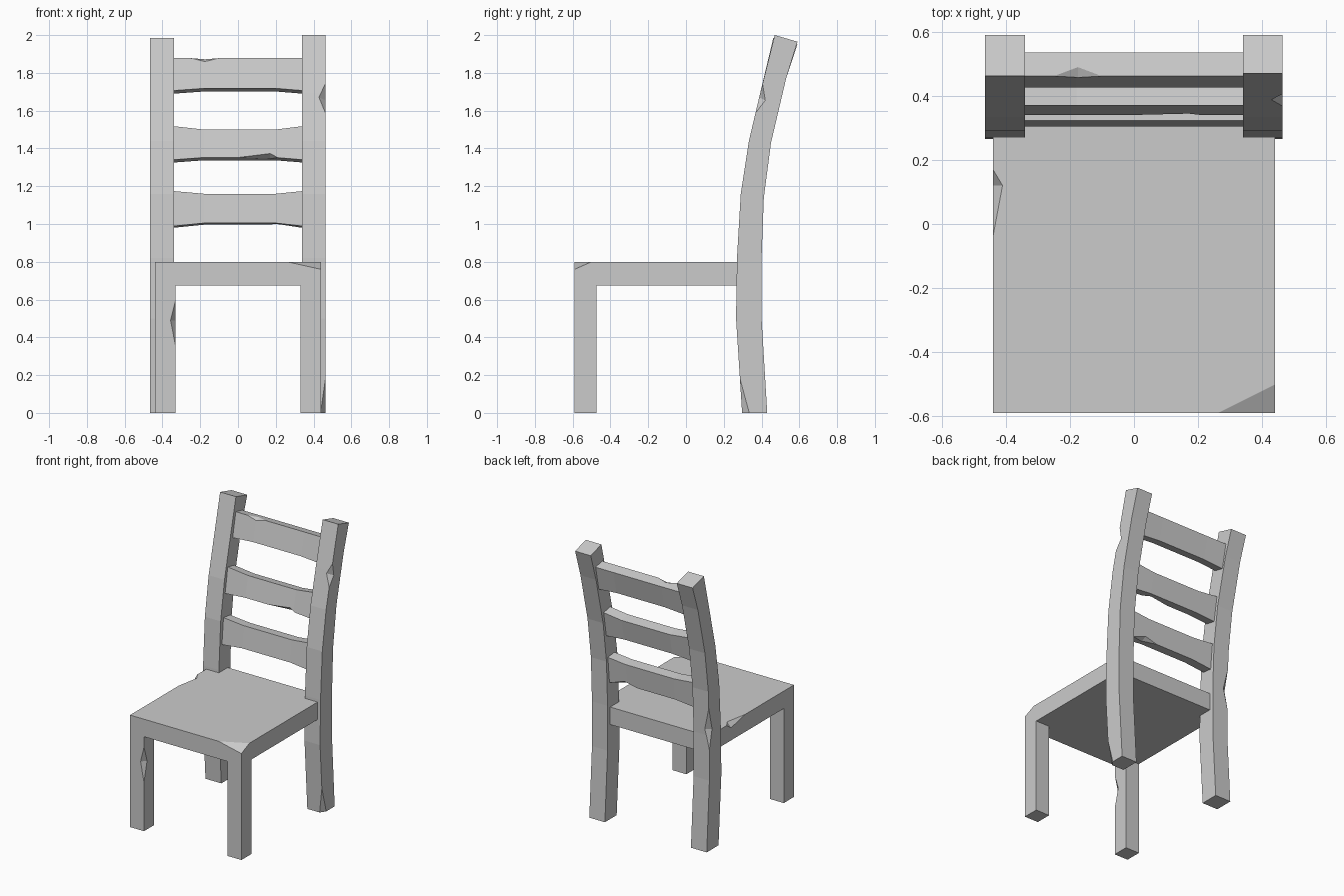
import bpy, bmesh
from math import atan2, sin, cos
from mathutils import Vector as V

if "Cube" in bpy.data.objects:
    bpy.data.objects.remove(bpy.data.objects["Cube"])


def make(name, bm):
    bmesh.ops.recalc_face_normals(bm, faces=bm.faces)
    me = bpy.data.meshes.new(name)
    bm.to_mesh(me)
    bm.free()
    ob = bpy.data.objects.new(name, me)
    bpy.context.collection.objects.link(ob)
    return ob


def loft(name, rings):
    """Skin equal-length rings of points and cap both ends."""
    bm = bmesh.new()
    loops = [[bm.verts.new(p) for p in r] for r in rings]
    n = len(loops[0])
    for a, b in zip(loops, loops[1:]):
        for i in range(n):
            j = (i + 1) % n
            bm.faces.new((a[i], a[j], b[j], b[i]))
    bm.faces.new(loops[0])
    bm.faces.new(loops[-1])
    return make(name, bm)


def box(name, x0, x1, y0, y1, z0, z1):
    return loft(name, [[(x, y, z) for x, y in ((x0, y0), (x1, y0), (x1, y1), (x0, y1))]
                       for z in (z0, z1)])


def carve(ob, pts):
    """Subtract the convex hull of pts from ob."""
    bm = bmesh.new()
    for p in pts:
        bm.verts.new(p)
    bmesh.ops.convex_hull(bm, input=bm.verts)
    cutter = make("cutter", bm)
    cutter.hide_render = True
    mod = ob.modifiers.new("chip", 'BOOLEAN')
    mod.operation, mod.solver, mod.object = 'DIFFERENCE', 'EXACT', cutter
    bpy.context.view_layer.objects.active = ob
    bpy.ops.object.modifier_apply(modifier=mod.name)
    bpy.data.objects.remove(cutter)


def edge_chip(ob, a, b, p, q):
    """V notch from a to b along an edge, deepest on the line p-q."""
    a, b, p, q = map(V, (a, b, p, q))
    m = (p + q) / 2
    carve(ob, [m + (v - m) * 1.6 for v in (a, b, p, q)])


def corner_chip(ob, corner, a, b, c):
    """Slice a corner off through a, b and c."""
    corner, a, b, c = map(V, (corner, a, b, c))
    m = (a + b + c) / 3
    carve(ob, [m + (v - m) * 3 for v in (a, b, c)] + [m + (corner - m) * 10])


# Seat slab
seat = box("seat", -0.44, 0.44, -0.59, 0.37, 0.675, 0.80)
corner_chip(seat, (0.44, -0.59, 0.8), (0.26, -0.59, 0.8), (0.44, -0.5, 0.8), (0.44, -0.59, 0.76))
edge_chip(seat, (-0.44, 0.17, 0.8), (-0.44, -0.04, 0.8), (-0.41, 0.12, 0.8), (-0.44, 0.12, 0.765))

# Front legs
leg_r = box("front_leg_right", 0.33, 0.44, -0.59, -0.475, 0, 0.675)
leg_l = box("front_leg_left", -0.44, -0.33, -0.59, -0.475, 0, 0.675)
edge_chip(leg_l, (-0.33, -0.59, 0.35), (-0.33, -0.59, 0.6), (-0.357, -0.59, 0.49), (-0.33, -0.555, 0.49))

# Curved back posts: (front y, front z, back y, back z)
path = [(0.297, 0, 0.43, 0), (0.265, 0.5, 0.40, 0.5), (0.27, 0.82, 0.40, 0.82),
        (0.29, 1.16, 0.412, 1.14), (0.333, 1.44, 0.45, 1.43), (0.392, 1.69, 0.53, 1.77)]


def post(name, x0, x1, top):
    return loft(name, [[(x0, fy, fz), (x1, fy, fz), (x1, by, bz), (x0, by, bz)]
                       for fy, fz, by, bz in path + [top]])


post_r = post("back_post_right", 0.34, 0.463, (0.47, 2.0, 0.59, 1.965))
post_l = post("back_post_left", -0.465, -0.34, (0.462, 1.985, 0.59, 1.95))
edge_chip(post_r, (0.463, 0.37, 1.59), (0.463, 0.405, 1.745),
          (0.43, 0.389, 1.67), (0.463, 0.42, 1.655))
corner_chip(post_r, (0.463, 0.297, 0), (0.463, 0.335, 0), (0.437, 0.297, 0), (0.463, 0.286, 0.18))
edge_chip(post_l, (-0.465, 0.40, 0.72), (-0.465, 0.403, 1.0),
          (-0.43, 0.401, 0.86), (-0.465, 0.37, 0.86))


# Back slats, leaning with the posts and flaring at the ends
def slat(name, yb, zb, yt, zt, flare_b, flare_t, t=0.075):
    a = atan2(yt - yb, zt - zb)
    dy, dz = t * cos(a), -t * sin(a)
    rings = []
    for x, f in ((-0.36, 1), (-0.18, 0), (0.2, 0), (0.36, 1)):
        b, u = zb - f * flare_b, zt + f * flare_t
        rings.append([(x, yb, b), (x, yt, u), (x, yt + dy, u + dz), (x, yb + dy, b + dz)])
    return loft(name, rings)


top = slat("top_slat", 0.425, 1.718, 0.461, 1.878, 0.013, 0.0)
mid = slat("middle_slat", 0.34, 1.352, 0.37, 1.50, 0.013, 0.02)
low = slat("lower_slat", 0.304, 1.005, 0.322, 1.16, 0.018, 0.016)
edge_chip(top, (-0.25, 0.461, 1.878), (-0.10, 0.461, 1.878),
          (-0.175, 0.457, 1.86), (-0.175, 0.49, 1.872))
edge_chip(mid, (0.0, 0.34, 1.352), (0.21, 0.34, 1.352),
          (0.17, 0.344, 1.373), (0.17, 0.375, 1.345))
edge_chip(low, (0.12, 0.379, 0.996), (0.30, 0.379, 0.991),
          (0.22, 0.381, 1.02), (0.22, 0.345, 1.0))
